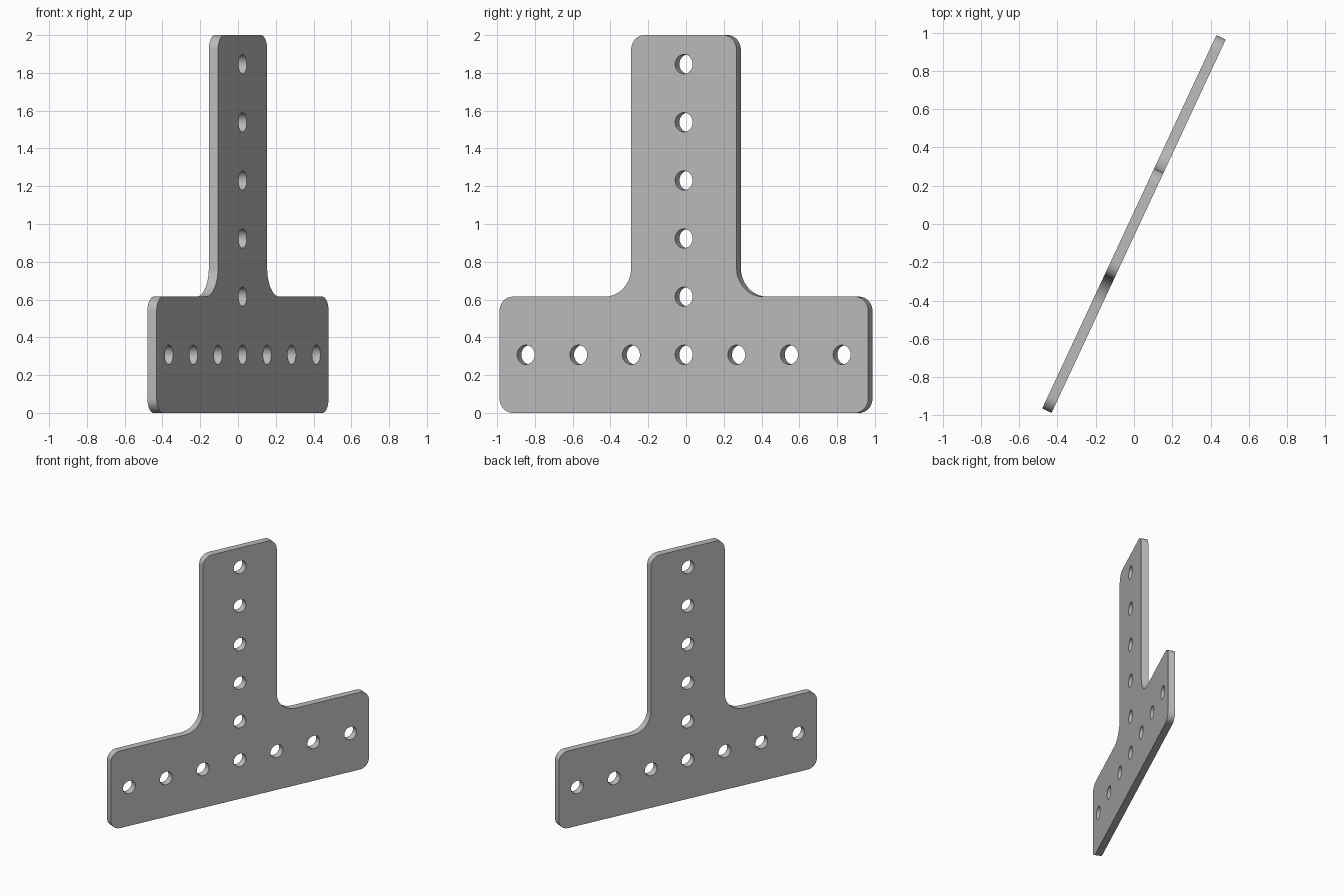
import bpy
import bmesh
from math import cos, sin, pi, radians
from mathutils import Vector

cube = bpy.data.objects.get("Cube")
if cube:
    bpy.data.objects.remove(cube)

# Everything follows the hole pitch
PITCH = 2 / 6.5
THICK = 0.054
HOLE_R = PITCH / 6
CORNER_R = PITCH / 4
FILLET_R = PITCH / 2


def arc(cx, cy, r, start, end, steps):
    return [(cx + r * cos(start + (end - start) * i / steps),
             cy + r * sin(start + (end - start) * i / steps))
            for i in range(steps + 1)]


def add_loop(curve, points):
    spline = curve.splines.new('POLY')
    spline.points.add(len(points) - 1)
    for p, (x, y) in zip(spline.points, points):
        p.co = (x, y, 0, 1)
    spline.use_cyclic_u = True


# Right half of the T outline, bottom to top, then mirrored
bar_w, stem_w, bar_h, top = 3.5 * PITCH, PITCH, 2 * PITCH, 6.5 * PITCH
c, f = CORNER_R, FILLET_R
half = (arc(bar_w - c, c, c, -pi / 2, 0, 12)
        + arc(bar_w - c, bar_h - c, c, 0, pi / 2, 12)
        + arc(stem_w + f, bar_h + f, f, 1.5 * pi, pi, 16)
        + arc(stem_w - c, top - c, c, 0, pi / 2, 12))
outline = half + [(-x, y) for x, y in reversed(half)]

# Holes along the bar and up the stem
centres = [(i * PITCH, PITCH) for i in range(-3, 4)]
centres += [(0, i * PITCH) for i in range(2, 7)]

curve = bpy.data.curves.new("plate_profile", 'CURVE')
curve.dimensions = '2D'
curve.fill_mode = 'BOTH'
curve.extrude = THICK / 2
add_loop(curve, outline)
for x, y in centres:
    add_loop(curve, arc(x, y, HOLE_R, 0, 2 * pi, 32)[:-1])

plate = bpy.data.objects.new("t_plate", curve)
bpy.context.collection.objects.link(plate)
plate.rotation_euler = (pi / 2, 0, radians(65))

# Turn the profile into a clean mesh
bpy.ops.object.select_all(action='DESELECT')
plate.select_set(True)
bpy.context.view_layer.objects.active = plate
bpy.ops.object.convert(target='MESH')
plate = bpy.context.object
plate.name = "t_plate"
bm = bmesh.new()
bm.from_mesh(plate.data)
bmesh.ops.remove_doubles(bm, verts=bm.verts, dist=0.0001)
bmesh.ops.recalc_face_normals(bm, faces=bm.faces)
bm.to_mesh(plate.data)
bm.free()
bpy.ops.object.shade_smooth_by_angle(angle=radians(30))

# Plain grey metal
grey = bpy.data.materials.new("grey_metal")
grey.use_nodes = True
colour = (0.5, 0.5, 0.5, 1)
grey.diffuse_color = colour
grey.node_tree.nodes["Principled BSDF"].inputs["Base Color"].default_value = colour
plate.data.materials.clear()
plate.data.materials.append(grey)
